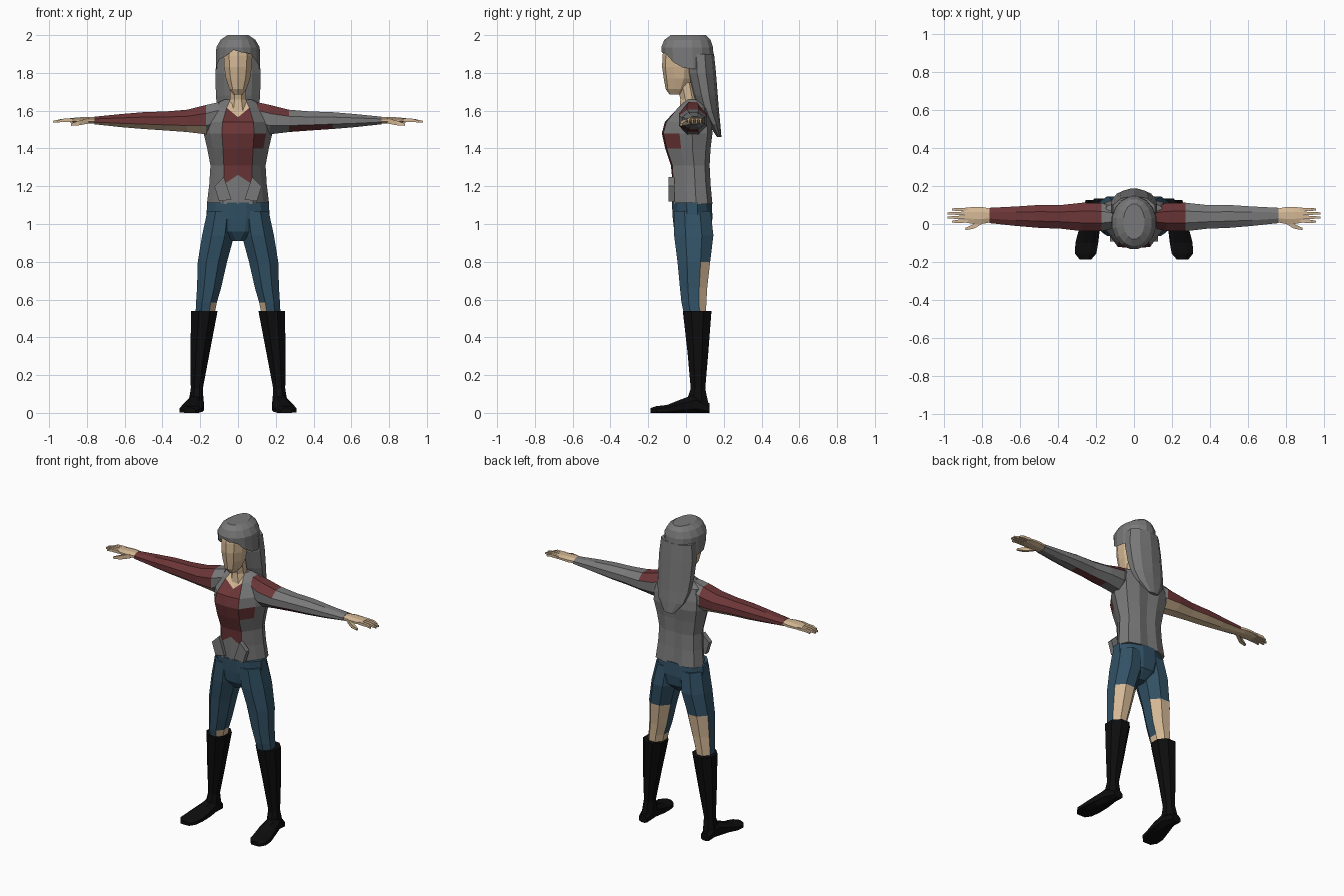
import bpy, bmesh, math
from mathutils import Vector

if "Cube" in bpy.data.objects:
    bpy.data.objects.remove(bpy.data.objects["Cube"])

# Flat colours
COLOURS = {"grey_cloth": (0.19, 0.19, 0.19), "red_cloth": (0.15, 0.036, 0.038),
           "skin": (0.66, 0.48, 0.30), "blue_denim": (0.031, 0.083, 0.13),
           "black_leather": (0.004, 0.004, 0.004)}
GREY, RED, SKIN, BLUE, BLACK = range(5)
MATS = []
for name, rgb in COLOURS.items():
    m = bpy.data.materials.new(name)
    m.diffuse_color = (*rgb, 1)
    m.use_nodes = True
    m.node_tree.nodes["Principled BSDF"].inputs["Base Color"].default_value = m.diffuse_color
    MATS.append(m)


def loft(name, rings, rule, caps=True):
    """Skin a list of point rings; rule is a colour or f(centre, normal)."""
    bm = bmesh.new()
    vs = [[bm.verts.new(p) for p in r] for r in rings]
    n = len(vs[0])
    for a, b in zip(vs, vs[1:]):
        for i in range(n):
            j = (i + 1) % n
            bm.faces.new((a[i], a[j], b[j], b[i]))
    if caps:
        bm.faces.new(vs[0])
        bm.faces.new(vs[-1])
    bmesh.ops.recalc_face_normals(bm, faces=bm.faces)
    bm.normal_update()
    for f in bm.faces:
        f.material_index = rule(f.calc_center_median(), f.normal) if callable(rule) else rule
    me = bpy.data.meshes.new(name)
    bm.to_mesh(me)
    bm.free()
    for m in MATS:
        me.materials.append(m)
    ob = bpy.data.objects.new(name, me)
    bpy.context.collection.objects.link(ob)
    return ob


def oval(a0, a1, b0, b1, n=8, power=1.0):
    """Oval points between two extents; flat sides face the axes."""
    k = 1 / math.cos(math.pi / n) if power == 1.0 else 1
    pts = []
    for i in range(n):
        t = 2 * math.pi * (i + 0.5) / n
        c, s = math.cos(t) * k, math.sin(t) * k
        c = math.copysign(abs(c) ** power, c)
        s = math.copysign(abs(s) ** power, s)
        pts.append(((a0 + a1) / 2 + c * (a1 - a0) / 2, (b0 + b1) / 2 + s * (b1 - b0) / 2))
    return pts


def flat(x0, x1, y0, y1, z, n=8):
    return [(a, b, z) for a, b in oval(x0, x1, y0, y1, n)]


# Jacket and shirt
def torso_ring(z, w, yf, yb, c, dz):
    m = yf * 0.4 + yb * 0.6
    half = [(c, yf + 0.008, z), (w * 0.82, yf * 0.65 + yb * 0.35, z), (w, m, z),
            (w * 0.85, yb - 0.025, z), (w * 0.4, yb, z)]
    return ([(0, yf, z + dz)] + half + [(0, yb - 0.008, z)]
            + [(-x, y, q) for x, y, q in reversed(half)])


def torso_colour(c, n):
    if c.y < 0.03 and abs(c.x) < 0.052 and c.z > 1.2:
        return SKIN if c.z > 1.6 else RED
    if c.x > 0.09 and c.y < 0 and 1.41 < c.z < 1.5:
        return RED
    return GREY


loft("jacket", [torso_ring(*r) for r in (
    (1.105, .165, -.075, .14, .08, 0), (1.21, .152, -.075, .13, .075, .05),
    (1.31, .146, -.08, .125, .075, 0), (1.40, .163, -.11, .13, .08, 0),
    (1.48, .182, -.128, .14, .085, 0), (1.54, .18, -.112, .135, .082, 0),
    (1.615, .165, -.05, .12, .06, -.05), (1.66, .07, 0, .085, .04, 0))], torso_colour)

# Jacket front flaps
for s, side in ((1, "left"), (-1, "right")):
    loft(side + "_jacket_flap", [[(s * x, y, z) for x, z in
         ((.075, 1.25), (.035, 1.13), (.10, 1.12), (.125, 1.2))] for y in (-.092, -.06)], GREY)

# Neck and head
loft("neck", [flat(-w, w, y0, y1, z) for w, y0, y1, z in (
    (.06, -.035, .075, 1.60), (.043, -.03, .06, 1.66), (.042, -.05, .045, 1.75))], SKIN)
loft("head", [flat(-w, w, y0, y1, z, 10) for w, y0, y1, z in (
    (.024, -.085, -.02, 1.685), (.046, -.105, .01, 1.715), (.064, -.114, .04, 1.77),
    (.073, -.122, .05, 1.83), (.076, -.12, .06, 1.89), (.07, -.11, .06, 1.95))], SKIN)

# Hair cap with a jagged fringe
N = 16


def cap_edge(i):
    t = 2 * math.pi * (i + 0.5) / N
    front = max(0, -math.sin(t))
    return 1.82 + 0.09 * front ** 1.5 + (0.014 if i % 2 and front > 0.5 else 0)


cap = [[(x, y, cap_edge(i)) for i, (x, y) in enumerate(oval(-.117, .117, -.128, .15, N))]]
cap += [flat(-w, w, y0, y1, z, N) for w, y0, y1, z in (
    (.115, -.131, .143, 1.935), (.092, -.115, .13, 1.975), (.055, -.08, .105, 2.0))]
hair = loft("hair_cap", cap, GREY, caps=False)
bm = bmesh.new()
bm.from_mesh(hair.data)
bmesh.ops.contextual_create(bm, geom=[e for e in bm.edges if all(v.co.z > 1.99 for v in e.verts)])
bm.to_mesh(hair.data)
bm.free()

# Long hair at the back
loft("back_hair", [flat(-w, w, y0, y1, z, 10) for w, y0, y1, z in (
    (.11, .01, .145, 1.90), (.12, .01, .155, 1.80), (.117, .04, .165, 1.68),
    (.11, .07, .172, 1.60), (.09, .12, .18, 1.53), (.035, .165, .187, 1.46))], GREY)

# Hips
loft("hips", [flat(-w, w, y0, y1, z, 12) for w, y0, y1, z in (
    (.035, -.03, .08, .91), (.13, -.062, .13, .96), (.168, -.07, .14, 1.03),
    (.163, -.075, .137, 1.115))], BLUE)

for s, side in ((1, "left"), (-1, "right")):
    # Sleeved arm
    def arm_colour(c, n):
        x = abs(c.x)
        if x < 0.17:
            return RED if s > 0 and n.z > 0.2 else GREY
        if s < 0:
            return RED if n.z > -0.2 else SKIN
        if x < 0.28 and n.z > 0.2:
            return RED
        return RED if 0.27 < x < 0.5 and n.z < -0.2 and n.y < 0.3 else GREY

    loft(side + "_arm", [[(s * x, y, z) for y, z in oval(y0, y1, z0, z1)]
         for x, y0, y1, z0, z1 in (
             (.10, -.02, .09, 1.50, 1.645), (.17, -.038, .11, 1.475, 1.63),
             (.27, -.038, .112, 1.487, 1.605), (.38, -.025, .10, 1.495, 1.596),
             (.50, -.02, .10, 1.503, 1.592), (.62, -.01, .092, 1.513, 1.582),
             (.76, .005, .085, 1.528, 1.568))], arm_colour)

    # Hand, fingers and thumb
    loft(side + "_palm", [[(s * x, y, z) for y, z in oval(y0, y1, z0, z1)]
         for x, y0, y1, z0, z1 in (
             (.75, .01, .08, 1.532, 1.566), (.80, .0, .09, 1.532, 1.567),
             (.84, .0, .09, 1.535, 1.565), (.89, .008, .085, 1.538, 1.56))], SKIN)
    for name, y, tip, ty in (("index", .016, .955, .012), ("middle", .036, .98, .034),
                             ("ring", .056, .98, .056), ("little", .075, .955, .077)):
        loft(f"{side}_{name}_finger", [[(s * x, b, z) for b, z in
             oval(yc - r, yc + r, zc - r, zc + r, 4)] for x, yc, zc, r in (
                 (.87, y, 1.55, .009), (.93, (y + ty) / 2, 1.549, .008),
                 (tip, ty, 1.541, .005))], SKIN)
    loft(side + "_thumb", [[(s * x, b, z) for b, z in
         oval(yc - r, yc + r, zc - r, zc + r, 4)] for x, yc, zc, r in (
             (.79, .02, 1.546, .014), (.84, -.012, 1.535, .012),
             (.885, -.026, 1.526, .006))], SKIN)

    # Torn trouser leg
    def leg_colour(c, n):
        if n.y > 0.6 and c.z < 0.76 or n.y > 0.2 and c.z < 0.63:
            return SKIN
        return SKIN if s * n.x < -0.3 and c.z < 0.58 else BLUE

    loft(side + "_leg", [flat(*sorted((s * a, s * b)), y0, y1, z) for a, b, y0, y1, z in (
        (.01, .162, -.065, .13, 1.07), (.02, .19, -.063, .145, .94),
        (.058, .213, -.045, .128, .80), (.09, .217, -.032, .112, .66),
        (.112, .222, -.024, .108, .585), (.125, .225, -.01, .105, .52))], leg_colour)

    # Tall boot
    loft(side + "_boot_shaft", [flat(*sorted((s * a, s * b)), y0, y1, z)
         for a, b, y0, y1, z in (
             (.108, .248, -.017, .135, .54), (.15, .252, .008, .118, .32),
             (.186, .25, .025, .102, .13), (.182, .262, 0, .118, .05))], BLACK)
    loft(side + "_boot_foot", [[(s * x, y, max(0, z)) for x, z in oval(a, b, -.01, h)]
         for y, a, b, h in (
             (.125, .195, .255, .05), (.05, .182, .268, .10), (-.03, .18, .29, .07),
             (-.10, .188, .308, .042), (-.155, .198, .31, .036),
             (-.187, .225, .285, .026))], BLACK)
